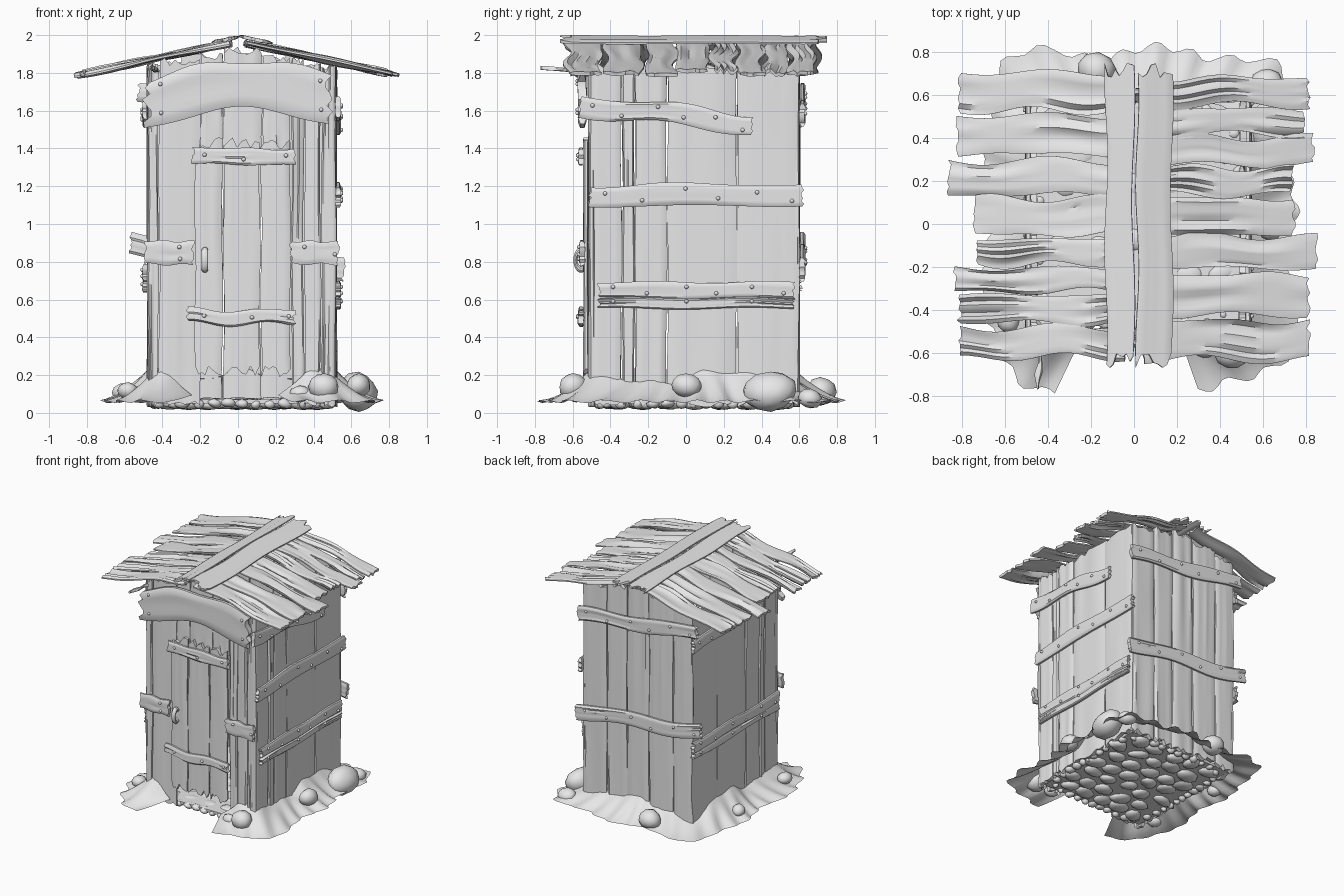
import bpy, bmesh, math, random
from mathutils import Vector, Matrix

random.seed(7)
if "Cube" in bpy.data.objects:
    bpy.data.objects.remove(bpy.data.objects["Cube"], do_unlink=True)

GREY = (0.8, 0.8, 0.8, 1)
grey = bpy.data.materials.new("plain grey")
grey.use_nodes = True
grey.diffuse_color = GREY
grey.node_tree.nodes["Principled BSDF"].inputs["Base Color"].default_value = GREY


def finish(name, bm, angle=40):
    """Turn a bmesh into a shaded object."""
    bmesh.ops.recalc_face_normals(bm, faces=bm.faces)
    mesh = bpy.data.meshes.new(name)
    bm.to_mesh(mesh)
    bm.free()
    mesh.materials.append(grey)
    obj = bpy.data.objects.new(name, mesh)
    bpy.context.collection.objects.link(obj)
    bpy.ops.object.select_all(action="DESELECT")
    obj.select_set(True)
    bpy.context.view_layer.objects.active = obj
    bpy.ops.object.shade_smooth_by_angle(angle=math.radians(angle))
    return obj


def plank(name, start, end, width, normal, thick=0.03, wave=0.006, jag=0.02,
          arch=0.0, sway=0.0, grain=0.004, nails=(), rows=18, cols=8):
    """Weathered board: wavy edges, ragged ends, rounded rim, optional nails."""
    start, end, normal = Vector(start), Vector(end), Vector(normal).normalized()
    along = (end - start).normalized()
    length = (end - start).length
    across = normal.cross(along)
    phase = [random.uniform(0, math.tau) for _ in range(4)]
    tears = [[random.uniform(0, jag) for _ in range(cols + 1)] for _ in range(2)]
    ridges = [random.uniform(-grain, grain) for _ in range(cols + 1)]

    def centre(f):
        return arch * math.sin(math.pi * f) + sway * math.sin(math.tau * 1.3 * f + phase[0])

    def point(i, j, side):
        f, g = i / rows, j / cols
        low = -width / 2 + wave * math.sin(9 * f + phase[1])
        high = width / 2 + wave * math.sin(11 * f + phase[2])
        s = tears[0][j] + f * (length - tears[0][j] - tears[1][j])
        rim = 0.5 if j in (0, cols) else 1
        n = side * thick / 2 * rim + ridges[j] * (1 + math.sin(7 * f + phase[3])) / 2
        return start + along * s + across * (centre(f) + low + g * (high - low)) + normal * n

    bm = bmesh.new()
    grid = {(i, j, k): bm.verts.new(point(i, j, k))
            for i in range(rows + 1) for j in range(cols + 1) for k in (-1, 1)}
    for i in range(rows):
        for j in range(cols):
            for k in (-1, 1):
                bm.faces.new([grid[i, j, k], grid[i + 1, j, k], grid[i + 1, j + 1, k], grid[i, j + 1, k]])
        for j in (0, cols):
            bm.faces.new([grid[i, j, -1], grid[i + 1, j, -1], grid[i + 1, j, 1], grid[i, j, 1]])
    for j in range(cols):
        for i in (0, rows):
            bm.faces.new([grid[i, j, -1], grid[i, j + 1, -1], grid[i, j + 1, 1], grid[i, j, 1]])
    for f, g in nails:
        spot = start + along * f * length + across * (centre(f) + g * width) + normal * thick * 0.55
        bmesh.ops.create_icosphere(bm, subdivisions=2, radius=0.011, matrix=Matrix.Translation(spot))
    return finish(name, bm)


def stones(name, items, rough=0.1):
    """Lumpy rounded stones, each given as (place, size)."""
    bm = bmesh.new()
    for place, size in items:
        turn = Matrix.Rotation(random.uniform(-0.3, 0.3), 4, "Z")
        matrix = Matrix.Translation(place) @ turn @ Matrix.Diagonal((*size, 1))
        made = bmesh.ops.create_icosphere(bm, subdivisions=2, radius=1, matrix=matrix)
        bumps = [Vector((random.gauss(0, 1), random.gauss(0, 1), random.gauss(0, 1))).normalized()
                 for _ in range(5)]
        for v in made["verts"]:
            d = v.co - Vector(place)
            unit = Vector((d.x / size[0], d.y / size[1], d.z / size[2]))
            v.co -= d * rough * sum(max(0, unit.dot(b) - 0.4) * 2 for b in bumps)
    return finish(name, bm, 60)


FRONT, BACK, LEFT, RIGHT = (0, -1, 0), (0, 1, 0), (1, 0, 0), (-1, 0, 0)


def eaves(x):
    return 1.945 - 0.2 * abs(x)


# Walls of upright boards
def wall(name, edges, place, normal, bottom=0.03):
    for n, (a, b) in enumerate(zip(edges, edges[1:])):
        x, y = place((a + b) / 2)
        plank(f"{name}_{n + 1}", (x, y, bottom), (x, y, eaves(x)), b - a - 0.006, normal,
              wave=0.004, jag=0.045, grain=0.006)


def front_place(a):
    return a, -0.5


wall("front_board_right", (-0.48, -0.42, -0.2), front_place, FRONT)
wall("front_board_left", (0.28, 0.35, 0.44, 0.52), front_place, FRONT)
wall("lintel_board", (-0.2, -0.08, 0.13, 0.28), front_place, FRONT, 1.36)
wall("back_board", (-0.48, -0.3, -0.08, 0.12, 0.3, 0.52), lambda a: (a, 0.585), BACK)
side_edges = (-0.5, -0.34, -0.27, -0.1, 0.27, 0.6)
wall("left_board", side_edges, lambda a: (0.505, a), LEFT)
wall("right_board", side_edges, lambda a: (-0.465, a), RIGHT)

# Door with battens, side straps and handle
for n, (x, w) in enumerate(((-0.155, 0.145), (0.02, 0.19), (0.2, 0.155))):
    plank(f"door_board_{n + 1}", (x, -0.53, 0.19), (x, -0.53, 1.46), w, FRONT,
          thick=0.025, wave=0.004, jag=0.06)
ends = ((0.12, 0), (0.9, 0.1))
plank("door_batten_top", (-0.25, -0.555, 1.36), (0.31, -0.555, 1.355), 0.085, FRONT,
      nails=((0.13, 0.1), (0.5, -0.2), (0.9, 0.1)), sway=0.004)
plank("door_batten_bottom", (-0.28, -0.555, 0.51), (0.31, -0.555, 0.505), 0.075, FRONT,
      nails=((0.17, 0), (0.6, 0), (0.93, 0)), sway=0.01)
plank("strap_right", (-0.5, -0.55, 0.85), (-0.23, -0.55, 0.845), 0.125, FRONT,
      nails=((0.7, 0.25), (0.72, -0.25)))
plank("strap_left", (0.27, -0.55, 0.85), (0.54, -0.55, 0.845), 0.12, FRONT,
      nails=((0.3, 0.25), (0.9, -0.05)))
bpy.ops.mesh.primitive_torus_add(location=(-0.175, -0.555, 0.81), rotation=(0, math.pi / 2, 0),
                                 major_segments=24, minor_segments=10,
                                 major_radius=0.05, minor_radius=0.018)
handle = bpy.context.object
handle.name = "door_handle"
handle.scale = (1, 0.6, 1)
handle.data.materials.append(grey)
bpy.ops.object.shade_smooth_by_angle()

# Arched panel above the door
corners = [(f, g) for f in (0.1, 0.93) for g in (-0.3, 0.3)]
plank("gable_panel", (-0.51, -0.55, 1.635), (0.51, -0.55, 1.665), 0.255, FRONT, thick=0.045,
      wave=0.015, jag=0.05, arch=0.085, grain=0.003, nails=corners)

# Cross battens on the sides and back
run = [(f, g) for f, g in zip((0.08, 0.25, 0.45, 0.6, 0.78, 0.94), (0.2, -0.2) * 3)]
plank("left_batten_top", (0.53, -0.57, 1.63), (0.53, 0.36, 1.53), 0.105, LEFT, nails=run, sway=0.018)
plank("left_batten_middle", (0.53, -0.52, 1.15), (0.53, 0.63, 1.155), 0.115, LEFT, nails=run, sway=0.012)
plank("right_batten_top", (-0.49, 0.62, 1.56), (-0.49, -0.3, 1.6), 0.1, RIGHT, nails=run, sway=0.012)
for part, x, z, normal, y0, y1 in (("left", 0.53, 0.65, LEFT, -0.47, 0.58),
                                   ("right", -0.49, 0.74, RIGHT, 0.62, -0.5)):
    plank(part + "_batten_low_upper", (x, y0, z), (x, y1, z), 0.085, normal, nails=run)
    plank(part + "_batten_low_lower", (x, y0, z - 0.07), (x, y1, z - 0.07), 0.055, normal, nails=run[::2])
plank("back_batten_top", (0.55, 0.615, 1.57), (-0.54, 0.615, 1.69), 0.11, BACK, nails=run, sway=0.01)
plank("back_batten_middle", (0.57, 0.615, 0.77), (-0.58, 0.615, 0.89), 0.115, BACK, nails=run, sway=0.015)

# Roof boards, each given as (y, width, reach)
roof = {
    -1: ((0.615, 0.18, 0.82), (0.415, 0.18, 0.83), (0.215, 0.16, 0.87), (0.035, 0.17, 0.75),
         (-0.13, 0.12, 0.74), (-0.26, 0.11, 0.84), (-0.395, 0.13, 0.82), (-0.55, 0.14, 0.82)),
    1: ((0.615, 0.13, 0.82), (0.475, 0.12, 0.8), (0.34, 0.13, 0.84), (0.2, 0.13, 0.74),
        (0.035, 0.17, 0.75), (-0.13, 0.15, 0.86), (-0.33, 0.19, 0.82), (-0.54, 0.18, 0.82)),
}
for side, boards in roof.items():
    label = "left" if side > 0 else "right"
    for n, (y, w, reach) in enumerate(boards):
        plank(f"roof_board_{label}_{n + 1}", (side * 0.03, y, 1.962),
              (side * reach, y, 1.967 - 0.21 * reach), w, (side * 0.21, 0, 1), thick=0.02,
              wave=0.01, jag=0.02, sway=0.012, grain=0.016)
for label, x, w in (("right", -0.066, 0.13), ("left", 0.095, 0.165)):
    plank(f"ridge_board_{label}", (x, -0.67, 1.976), (x, 0.75, 1.976), w,
          (math.copysign(0.22, x), 0, 1), thick=0.018, wave=0.008, jag=0.07, grain=0.003)
plank("roof_splinter", (-0.45, -0.77, 1.825), (-0.43, -0.55, 1.81), 0.025, (0, 0, 1),
      thick=0.02, jag=0.01, cols=4)

# Earth banked around the walls, open at the doorway
def ring(angle, hx, hy):
    c, s = math.cos(angle), math.sin(angle)
    r = (abs(c / hx) ** 6 + abs(s / hy) ** 6) ** (-1 / 6)
    return Vector((0.02 + r * c, 0.02 + r * s, 0))


bm = bmesh.new()
first, last = math.atan2(-0.54, 0.19), math.atan2(-0.54, -0.26) + math.tau
steps, bands, previous = 150, 7, None
for i in range(steps + 1):
    a = first + (last - first) * i / steps
    inner = ring(a, 0.5, 0.55)
    outer = ring(a, 0.71, 0.78) * (1 + 0.035 * math.sin(9 * a + 1) + 0.025 * math.sin(31 * a))
    crest = 0.13 + 0.035 * math.sin(5 * a) + 0.015 * math.sin(13 * a)
    crest *= min(1, (i + 2) / 8, (steps - i + 2) / 8)
    row = []
    for k in range(bands + 1):
        f = k / bands
        p = inner.lerp(outer, f)
        p.z = 0.06 + crest * (1 - f) ** 1.4 + 0.008 * f * math.sin(31 * a)
        row.append(bm.verts.new(p))
    if previous:
        for k in range(bands):
            bm.faces.new([previous[k], previous[k + 1], row[k + 1], row[k]])
    previous = row
finish("earth_bank", bm, 80)

# Loose boulders on the bank
stones("boulders", [
    ((0.64, 0.0, 0.15), (0.07, 0.09, 0.07)), ((0.64, 0.45, 0.115), (0.11, 0.17, 0.115)),
    ((0.46, -0.6, 0.14), (0.09, 0.08, 0.08)), ((0.33, -0.58, 0.1), (0.06, 0.05, 0.05)),
    ((-0.18, 0.71, 0.11), (0.1, 0.09, 0.08)), ((-0.62, 0.2, 0.11), (0.05, 0.06, 0.05)),
    ((-0.58, -0.45, 0.12), (0.06, 0.07, 0.05)), ((0.62, 0.66, 0.08), (0.08, 0.07, 0.06))])

# Cobbled floor: slab, large middle stones and small ones at the rim
bm = bmesh.new()
bmesh.ops.create_cube(bm, size=1, matrix=Matrix.Translation((0.02, 0.045, 0.06))
                      @ Matrix.Diagonal((0.94, 1.04, 0.02, 1)))
finish("floor_slab", bm)
cobbles = []
for i in range(5):
    for j in range(7):
        x = -0.34 + 0.17 * i + 0.08 * (j % 2) + random.uniform(-0.02, 0.02)
        y = -0.37 + 0.14 * j + random.uniform(-0.02, 0.02)
        cobbles.append(((x, y, 0.05), (random.uniform(0.08, 0.1), random.uniform(0.06, 0.08), 0.035)))
for i in range(44):
    edge = ring(math.tau * i / 44, 0.46, 0.5)
    size = random.uniform(0.025, 0.045)
    cobbles.append(((edge.x, edge.y + 0.02, 0.05), (size, size, 0.03)))
stones("floor_cobbles", cobbles, 0.15)
